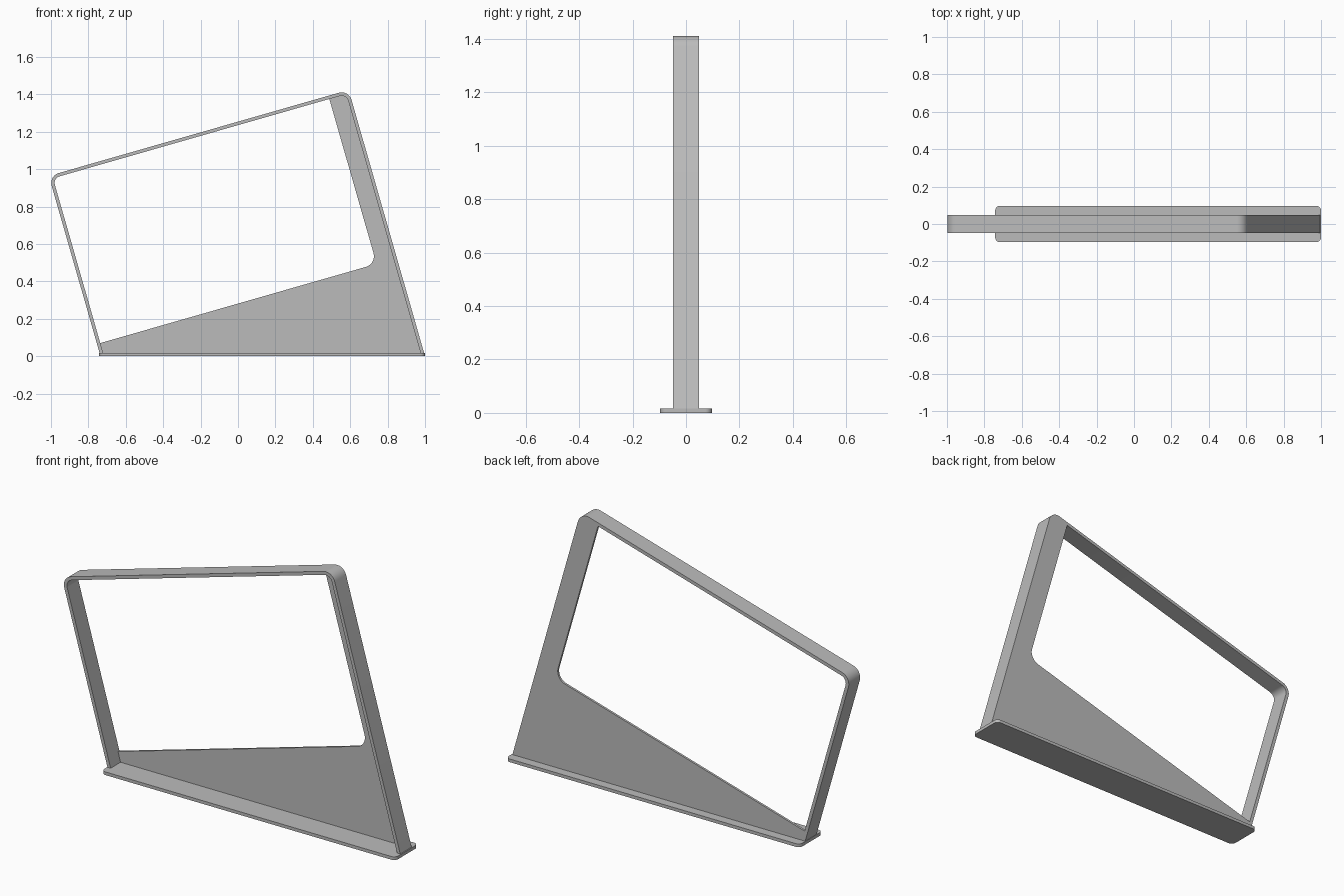
import bpy, bmesh, math
from mathutils import Vector

if "Cube" in bpy.data.objects:
    bpy.data.objects.remove(bpy.data.objects["Cube"])

TILT = math.radians(16)
FOOT_X = -0.735        # outer lower corner of the short post
LENGTH = 1.735 * math.cos(TILT)
HEIGHT = 1.003
BAR = 0.018            # strip thickness
HALF = 0.048           # half the strip width
PLATE = 0.017
WEB = 0.012
R = 0.055

grey = bpy.data.materials.new("satin grey")
grey.use_nodes = True
colour = (0.5, 0.5, 0.5, 1)
grey.diffuse_color = colour
grey.node_tree.nodes["Principled BSDF"].inputs["Base Color"].default_value = colour


def tilted(u, v):
    """Point in the leaning frame's own axes, as (x, z)."""
    c, s = math.cos(TILT), math.sin(TILT)
    return Vector((FOOT_X + u * c - v * s, u * s + v * c))


def on_post(u, z):
    """Point on a post line at a given height."""
    return tilted(u, (z - u * math.sin(TILT)) / math.cos(TILT))


def rounded(corners, steps=10):
    """Outline from (point, radius) pairs, with square corners filleted."""
    out = []
    for i, (p, r) in enumerate(corners):
        if r == 0:
            out.append(p)
            continue
        d1 = (corners[i - 1][0] - p).normalized()
        d2 = (corners[(i + 1) % len(corners)][0] - p).normalized()
        centre = p + r * (d1 + d2)
        for k in range(steps + 1):
            a = math.pi / 2 * k / steps
            out.append(centre - r * (d2 * math.cos(a) + d1 * math.sin(a)))
    return out


def prism(name, outline, low, high, upright=True):
    """Extrude an outline along y (upright) or along z (flat)."""
    bm = bmesh.new()
    place = (lambda p: (p.x, low, p.y)) if upright else (lambda p: (p.x, p.y, low))
    face = bm.faces.new([bm.verts.new(place(p)) for p in outline])
    move = Vector((0, high - low, 0) if upright else (0, 0, high - low))
    new = bmesh.ops.extrude_face_region(bm, geom=[face])["geom"]
    bmesh.ops.translate(bm, vec=move,
                        verts=[g for g in new if isinstance(g, bmesh.types.BMVert)])
    bmesh.ops.recalc_face_normals(bm, faces=bm.faces)
    mesh = bpy.data.meshes.new(name)
    bm.to_mesh(mesh)
    bm.free()
    mesh.materials.append(grey)
    obj = bpy.data.objects.new(name, mesh)
    bpy.context.collection.objects.link(obj)
    bpy.ops.object.select_all(action='DESELECT')
    obj.select_set(True)
    bpy.context.view_layer.objects.active = obj
    bpy.ops.object.shade_smooth_by_angle(angle=math.radians(30))
    return obj


# Leaning strip: short post, top rail and long post bent from one bar
inner_u, inner_v = LENGTH - BAR, HEIGHT - BAR
prism("bent_strip_frame", rounded([
    (on_post(0, PLATE), 0), (tilted(0, HEIGHT), R),
    (tilted(LENGTH, HEIGHT), R), (on_post(LENGTH, PLATE), 0),
    (on_post(inner_u, PLATE), 0), (tilted(inner_u, inner_v), R - BAR),
    (tilted(BAR, inner_v), R - BAR), (on_post(BAR, PLATE), 0),
]), -HALF, HALF)

# Back panel filling the lower wedge and the side, flush with the rear
hole_u, hole_v = 1.555, 0.068
prism("back_panel", rounded([
    (on_post(BAR, PLATE), 0), (tilted(BAR, hole_v), 0),
    (tilted(hole_u, hole_v), 0.06), (tilted(hole_u, inner_v), 0),
    (tilted(inner_u, inner_v), R - BAR), (on_post(inner_u, PLATE), 0),
]), HALF - WEB, HALF)

# Flat base plate with rounded corners
left, right, depth = -0.742, 1.0, 0.097
prism("base_plate", rounded([
    (Vector(p), 0.025) for p in
    ((left, -depth), (right, -depth), (right, depth), (left, depth))
]), 0, PLATE, upright=False)
